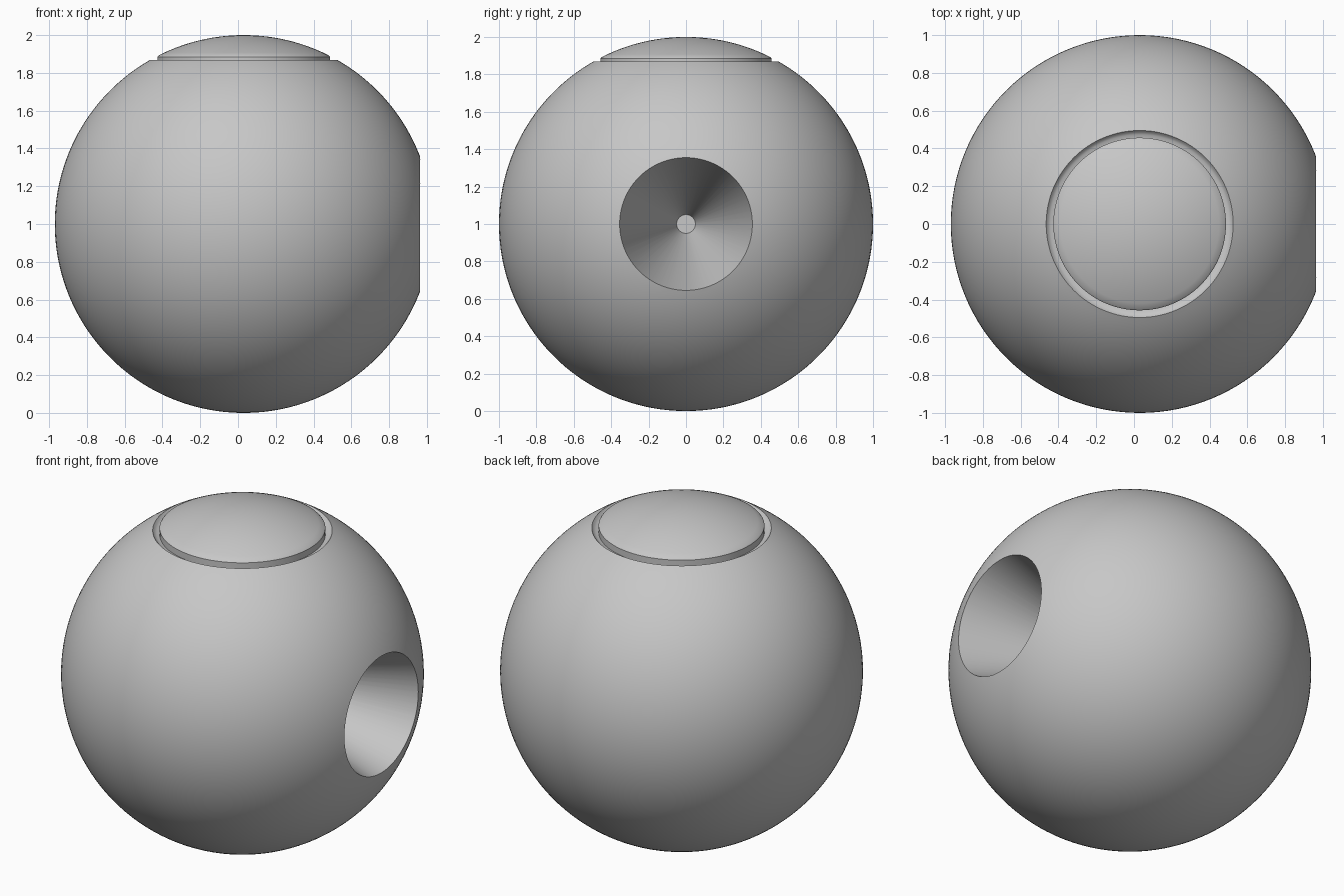
import bpy, bmesh
from math import cos, sin, pi, radians, acos
from mathutils import Matrix

cube = bpy.data.objects.get("Cube")
if cube:
    bpy.data.objects.remove(cube, do_unlink=True)

CENTRE = (0.03, 0, 1)
SEGMENTS = 128

grey = bpy.data.materials.new("plain grey")
grey.use_nodes = True
colour = (0.57, 0.57, 0.57, 1)
grey.diffuse_color = colour
grey.node_tree.nodes["Principled BSDF"].inputs["Base Color"].default_value = colour


def arc(start, end, steps):
    """Points (radius, height) on the unit circle between two latitudes."""
    return [(cos(start + (end - start) * i / steps), sin(start + (end - start) * i / steps))
            for i in range(steps + 1)]


def lathe(name, profile):
    """Closed solid of revolution; the profile starts and ends on the axis."""
    bm = bmesh.new()
    verts = [bm.verts.new((r, 0, z)) for r, z in profile]
    edges = [bm.edges.new(pair) for pair in zip(verts, verts[1:])]
    bmesh.ops.spin(bm, geom=verts + edges, axis=(0, 0, 1), cent=(0, 0, 0),
                   angle=2 * pi, steps=SEGMENTS)
    bmesh.ops.remove_doubles(bm, verts=bm.verts, dist=1e-5)
    bmesh.ops.recalc_face_normals(bm, faces=bm.faces)
    mesh = bpy.data.meshes.new(name)
    bm.to_mesh(mesh)
    bm.free()
    mesh.materials.append(grey)
    obj = bpy.data.objects.new(name, mesh)
    bpy.context.collection.objects.link(obj)
    return obj


# Ball with a grooved ring around the domed cap
rim, cap = acos(0.495), acos(0.45)
groove = [(0.485, 0.856), (0.473, 0.849), (0.457, 0.846), (0.457, 0.885)]
profile = arc(-pi / 2, rim, 75) + groove + arc(cap, pi / 2, 14)
profile[0], profile[-1] = (0, -1), (0, 1)
ball = lathe("ball_body", profile)
ball.location = CENTRE

# Tapered side socket, cut from the surface towards the middle
rim_x, rim_r, end_r = 0.935, 0.355, 0.05
slope = (rim_r - end_r) / rim_x
outer_x = rim_x + 0.1
cutter = lathe("socket_cutter", [(0, 0), (end_r, 0), (rim_r + 0.1 * slope, outer_x), (0, outer_x)])
cutter.data.transform(Matrix.Rotation(radians(90), 4, 'Y'))
cutter.location = CENTRE
cutter.hide_render = True
bpy.context.view_layer.update()

socket = ball.modifiers.new("socket", 'BOOLEAN')
socket.operation = 'DIFFERENCE'
socket.solver = 'EXACT'
socket.object = cutter
bpy.ops.object.select_all(action='DESELECT')
ball.select_set(True)
bpy.context.view_layer.objects.active = ball
bpy.ops.object.modifier_apply(modifier=socket.name)
bpy.data.objects.remove(cutter, do_unlink=True)

# Smooth surfaces with crisp rims
bpy.ops.object.shade_smooth_by_angle(angle=radians(25))
